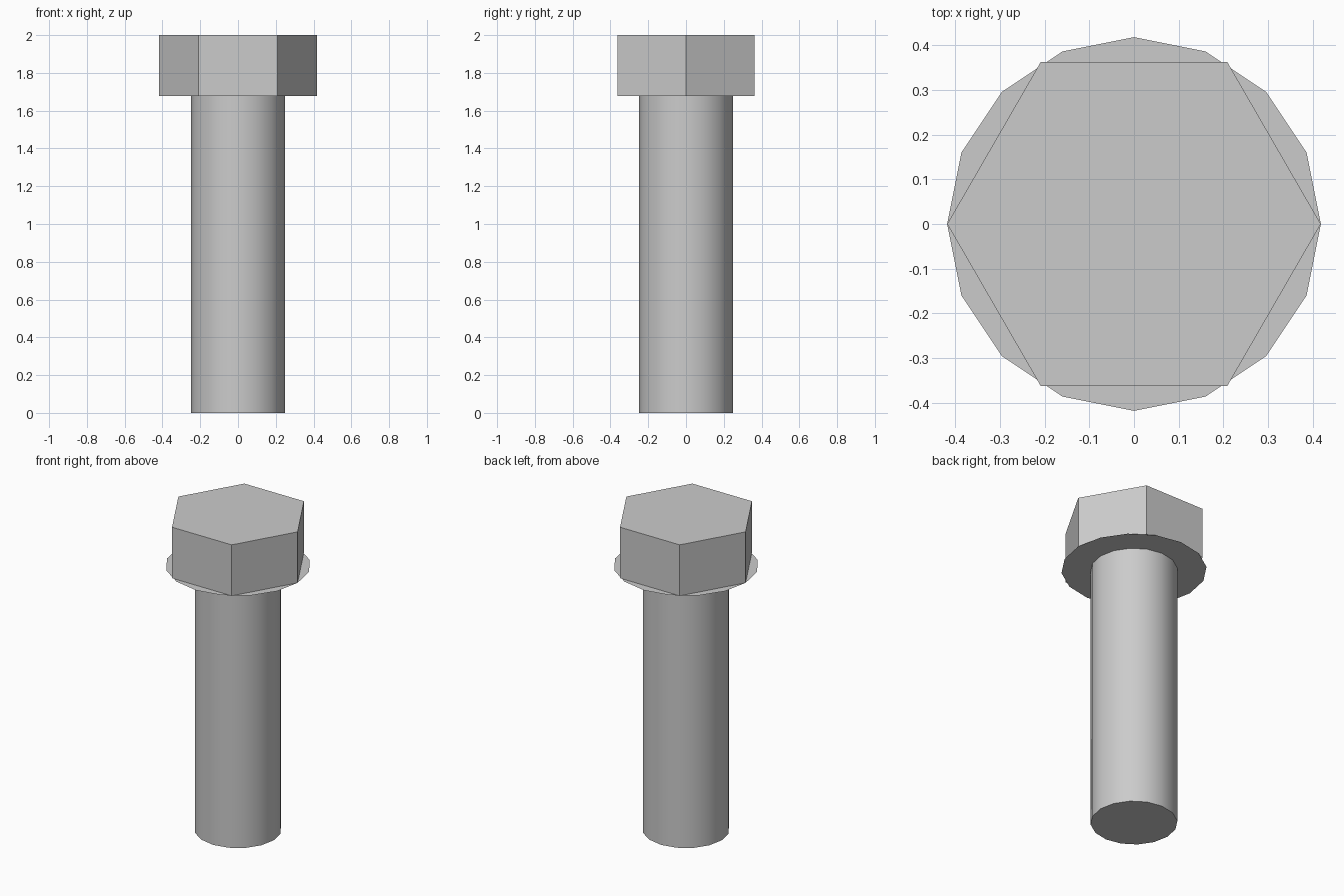
import bpy
import bmesh
import math

cube = bpy.data.objects.get("Cube")
if cube:
    bpy.data.objects.remove(cube, do_unlink=True)

HEAD_RADIUS, SHAFT_RADIUS = 0.418, 0.25
HEAD_BASE, TOP = 1.677, 2.0

# Plain grey steel
steel = bpy.data.materials.new("grey_steel")
steel.use_nodes = True
steel.diffuse_color = (0.6, 0.6, 0.6, 1)
steel.node_tree.nodes["Principled BSDF"].inputs["Base Color"].default_value = (0.6, 0.6, 0.6, 1)


def ring(bm, sides, radius, z):
    step = math.tau / sides
    return [bm.verts.new((radius * math.cos(i * step), radius * math.sin(i * step), z))
            for i in range(sides)]


def bridge(bm, lower, upper):
    for i in range(len(lower)):
        j = (i + 1) % len(lower)
        bm.faces.new((lower[i], lower[j], upper[j], upper[i]))


def finish(bm, name):
    mesh = bpy.data.meshes.new(name)
    bm.to_mesh(mesh)
    bm.free()
    mesh.materials.append(steel)
    obj = bpy.data.objects.new(name, mesh)
    bpy.context.collection.objects.link(obj)
    return obj


# Hexagonal head, open underneath where the flange closes it
bm = bmesh.new()
bottom, top = ring(bm, 6, HEAD_RADIUS, HEAD_BASE), ring(bm, 6, HEAD_RADIUS, TOP)
bridge(bm, bottom, top)
bm.faces.new(top)
finish(bm, "hex_head")

# Round shaft and its paper-thin flange under the head
bm = bmesh.new()
foot = ring(bm, 16, SHAFT_RADIUS, 0)
neck = ring(bm, 16, SHAFT_RADIUS, HEAD_BASE)
rim = ring(bm, 16, HEAD_RADIUS, HEAD_BASE)
bm.faces.new(foot[::-1])
bridge(bm, foot, neck)
bridge(bm, neck, rim)
shaft = finish(bm, "shaft_and_flange")

# Smooth the round wall, keep the rims sharp
bpy.ops.object.select_all(action="DESELECT")
shaft.select_set(True)
bpy.context.view_layer.objects.active = shaft
bpy.ops.object.shade_smooth_by_angle(angle=math.radians(30))
